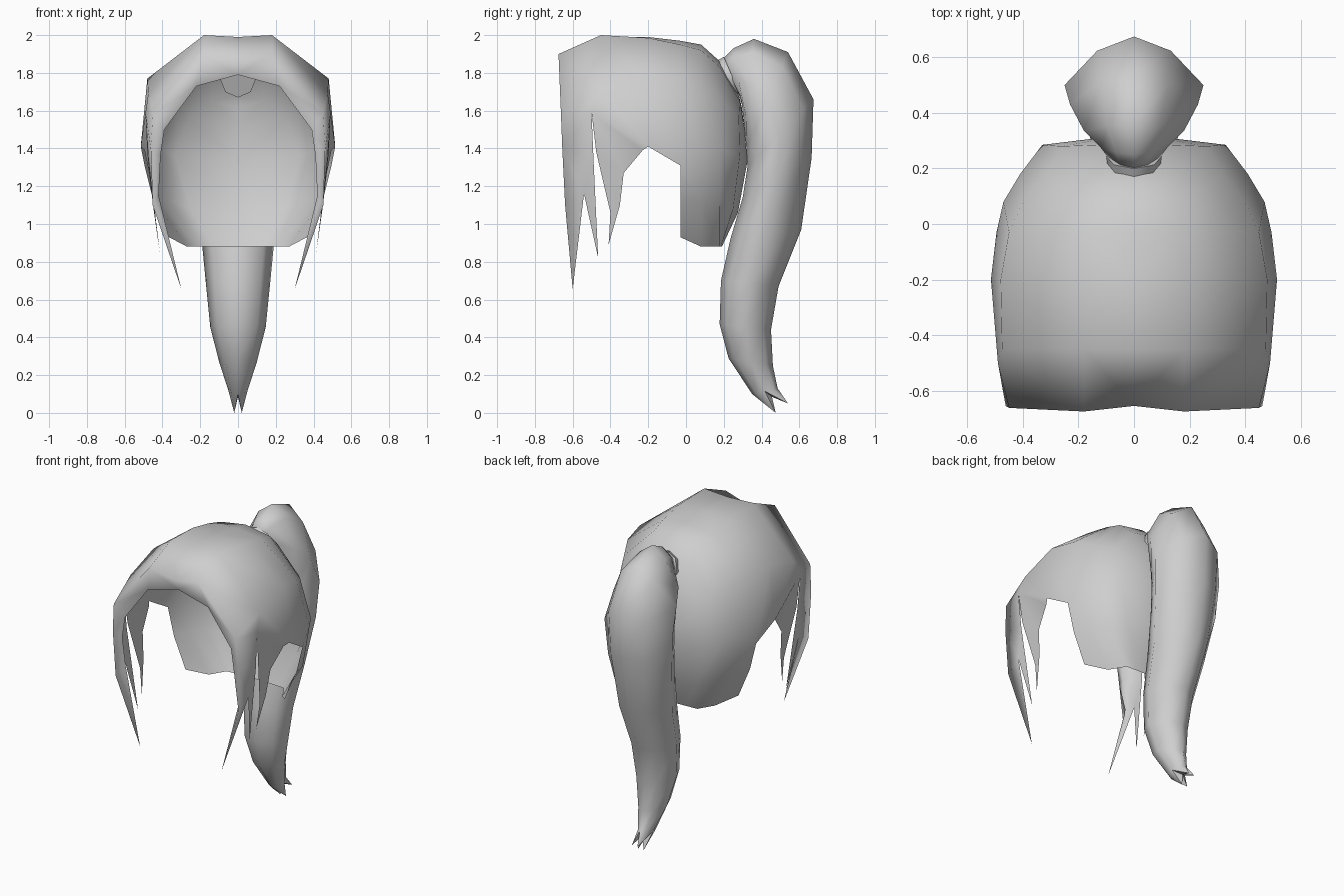
import bpy, bmesh, math
from mathutils import Vector

if "Cube" in bpy.data.objects:
    bpy.data.objects.remove(bpy.data.objects["Cube"])

grey = bpy.data.materials.new("hair_grey")
grey.diffuse_color = (0.62, 0.62, 0.62, 1)
grey.use_nodes = True
grey.node_tree.nodes["Principled BSDF"].inputs["Base Color"].default_value = grey.diffuse_color


def finish(name, bm, mirror=False, angle=80):
    """Turn a bmesh into a smooth shaded hair part."""
    mesh = bpy.data.meshes.new(name)
    bm.to_mesh(mesh)
    bm.free()
    mesh.materials.append(grey)
    ob = bpy.data.objects.new(name, mesh)
    bpy.context.collection.objects.link(ob)
    if mirror:
        mod = ob.modifiers.new("mirror", 'MIRROR')
        mod.use_clip = True
        mod.merge_threshold = 0.002
    bpy.ops.object.select_all(action='DESELECT')
    ob.select_set(True)
    bpy.context.view_layer.objects.active = ob
    bpy.ops.object.shade_smooth_by_angle(angle=math.radians(angle))
    return ob


# --- Cap: half hoops (x, z) from the crown down, one per depth y
hoops = {
    -0.63: [(0, 1.79), (.22, 1.73), (.39, 1.50), (.41, 1.36)],
    -0.675: [(0, 1.86), (.18, 1.90), (.45, 1.585), (.462, 1.40)],
    -0.45: [(0, 1.99), (.18, 2.0), (.475, 1.69), (.49, 1.59)],
    -0.20: [(0, 1.99), (.19, 1.985), (.48, 1.77), (.515, 1.41)],
    -0.03: [(0, 1.97), (.19, 1.95), (.45, 1.75), (.495, 1.31), (.45, 1.13), (.365, .93)],
    0.08: [(0, 1.95), (.18, 1.92), (.40, 1.70), (.47, 1.40), (.42, 1.12), (.27, .88)],
    0.18: [(0, 1.86), (.16, 1.83), (.32, 1.66), (.41, 1.40), (.36, 1.12), (.21, .88)],
}
rows = [[Vector((x, y, z)) for x, z in pts] for y, pts in hoops.items()]
# slight sweep of the fringe and of the slit between the strands
rows[1][0].y, rows[1][2].y, rows[1][3].y = -.655, -.662, -.655
rows[2][3].y = -.50
# rounded back of the head, ending on the centre line
rows.append([Vector(p) for p in [(0, .28, 1.68), (.13, .285, 1.65), (.26, .28, 1.56),
                                 (.33, .285, 1.36), (.25, .25, 1.08), (.13, .185, .88)]])
rows.append([Vector(p) for p in [(0, .28, 1.68), (0, .295, 1.62), (0, .31, 1.50),
                                 (0, .325, 1.33), (0, .275, 1.06), (0, .19, .88)]])

bm = bmesh.new()
grid = [[bm.verts.new(p) for p in row] for row in rows]
for a, b in zip(grid, grid[1:]):
    for j in range(min(len(a), len(b)) - 1):
        bm.faces.new((a[j], a[j + 1], b[j + 1], b[j]))

# Side strands hanging from the lower edge of the cap
inner, front, slit, side = (grid[i][3] for i in range(4))


def v(x, y, z):
    return bm.verts.new((x, y, z))


low_in, low_front = v(.42, -.58, 1.15), v(.452, -.64, 1.10)
notch, rear = v(.455, -.54, 1.16), v(.475, -.49, 1.35)
tip_long, tip_short = v(.30, -.60, .655), v(.41, -.465, .82)
for f in [(inner, front, low_front, low_in), (front, slit, rear),
          (front, rear, notch, low_front), (low_in, low_front, tip_long),
          (low_front, notch, tip_long), (notch, rear, tip_short)]:
    bm.faces.new(f)
b1, b2, b3 = v(.495, -.23, 1.39), v(.47, -.33, 1.27), v(.45, -.35, 1.10)
b4, b5, b6 = v(.42, -.41, .89), v(.44, -.40, 1.06), v(.48, -.475, 1.38)
for f in [(slit, side, b1), (slit, b1, b2, b6), (b6, b2, b3, b5), (b5, b3, b4)]:
    bm.faces.new(f)
bmesh.ops.remove_doubles(bm, verts=bm.verts, dist=0.0005)
bmesh.ops.recalc_face_normals(bm, faces=bm.faces)
bm.faces.ensure_lookup_table()
if max(bm.faces, key=lambda f: f.calc_center_median().z).normal.z < 0:
    bmesh.ops.reverse_faces(bm, faces=bm.faces)
finish("hair_cap", bm, mirror=True, angle=179)

# --- Ponytail: eight-sided loops between a back point and a front point (y, z), half width
loops = [((.19, 1.87), (.28, 1.70), .09), ((.25, 1.93), (.30, 1.62), .12),
         ((.36, 1.98), (.31, 1.50), .18), ((.54, 1.91), (.32, 1.40), .23),
         ((.675, 1.66), (.325, 1.30), .25), ((.665, 1.35), (.30, 1.14), .235),
         ((.61, .97), (.235, .92), .195), ((.49, .67), (.185, .70), .17),
         ((.45, .44), (.178, .47), .147), ((.46, .25), (.225, .29), .10),
         ((.485, .13), (.35, .10), .05)]


def ring(bm, back, front, w, n=8, pinch=1.0):
    """Oval loop; pinch narrows the two corners beside the back point."""
    b, f = Vector((0, *back)), Vector((0, *front))
    c, r = (b + f) / 2, (b - f) / 2
    verts = []
    for i in range(n):
        t = i * math.tau / n
        k = pinch if i in (1, n - 1) else 1.0
        verts.append(bm.verts.new(c + r * math.cos(t) + Vector((w * k * math.sin(t), 0, 0))))
    return verts


def bridge(bm, a, b):
    n = len(a)
    for i in range(n):
        bm.faces.new((a[i], a[(i + 1) % n], b[(i + 1) % n], b[i]))


bm = bmesh.new()
rings = [ring(bm, *l, pinch=.75) for l in loops]
for a, b in zip(rings, rings[1:]):
    bridge(bm, a, b)
bm.faces.new(rings[0])
# split ends
end = rings[-1]
tips = [(.02, .54, .05), (.02, .475, .0), (-.02, .475, .0), (-.02, .54, .05)]
mid = bm.verts.new((0, .455, .085))
for k, p in enumerate(tips):
    t = bm.verts.new(p)
    a, b, c = (end[(2 * k + i) % 8] for i in range(3))
    for f in [(a, b, t), (b, c, t), (c, mid, t), (mid, a, t)]:
        bm.faces.new(f)
bmesh.ops.recalc_face_normals(bm, faces=bm.faces)
finish("ponytail", bm)

# --- Hair tie at the root of the ponytail
bm = bmesh.new()
a = ring(bm, (.165, 1.865), (.245, 1.67), .095)
b = ring(bm, (.20, 1.885), (.285, 1.69), .10)
bridge(bm, a, b)
bm.faces.new(a)
bm.faces.new(b)
bmesh.ops.recalc_face_normals(bm, faces=bm.faces)
finish("hair_tie", bm, angle=50)
